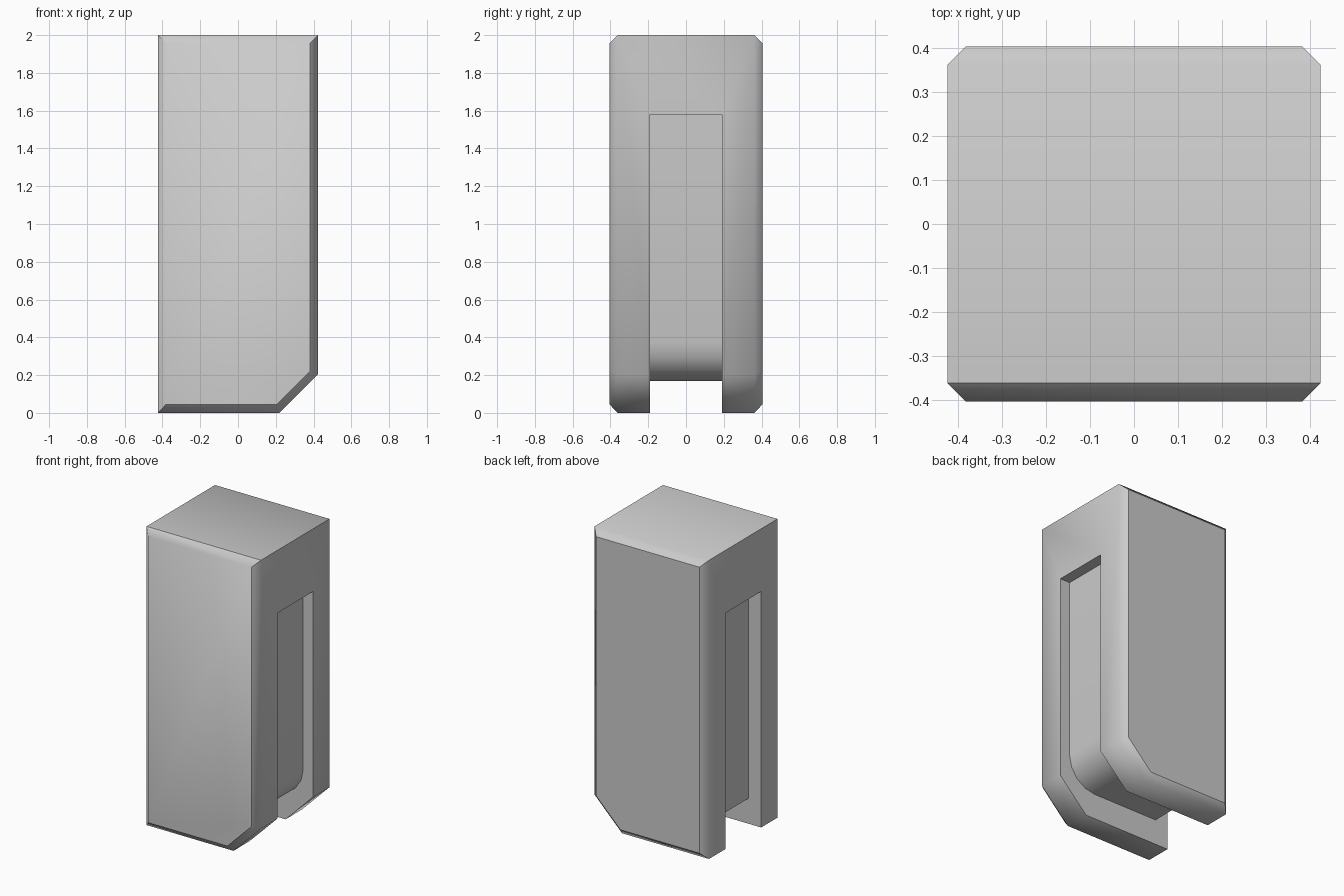
import bpy, bmesh, math

if "Cube" in bpy.data.objects:
    bpy.data.objects.remove(bpy.data.objects["Cube"], do_unlink=True)

grey = bpy.data.materials.new("plain grey")
grey.use_nodes = True
colour = (0.6, 0.6, 0.6, 1)
grey.diffuse_color = colour
grey.node_tree.nodes["Principled BSDF"].inputs["Base Color"].default_value = colour


def loft(name, rings):
    """Closed solid through (y, xz-profile) rings."""
    bm = bmesh.new()
    loops = [[bm.verts.new((x, y, z)) for x, z in prof] for y, prof in rings]
    n = len(loops[0])
    for a, b in zip(loops, loops[1:]):
        for i in range(n):
            j = (i + 1) % n
            bm.faces.new((a[i], a[j], b[j], b[i]))
    bm.faces.new(loops[0])
    bm.faces.new(loops[-1])
    bmesh.ops.recalc_face_normals(bm, faces=bm.faces)
    mesh = bpy.data.meshes.new(name)
    bm.to_mesh(mesh)
    bm.free()
    mesh.materials.append(grey)
    obj = bpy.data.objects.new(name, mesh)
    bpy.context.collection.objects.link(obj)
    return obj


# Block with one clipped lower corner and bevelled front and back rims
W, H, D, RIM = 0.424, 2.0, 0.404, 0.362
outer = [(-W, 0), (0.22, 0), (W, 0.204), (W, H), (-W, H)]
inner = [(-0.382, 0.044), (0.204, 0.044), (0.382, 0.222), (0.382, 1.958), (-0.382, 1.958)]
body = loft("block_body", [(-D, inner), (-RIM, outer), (RIM, outer), (D, inner)])

# Groove running down one side, under the base and up the other side
R, FLOOR, RIGHT, LEFT, TOP = 0.2, 0.17, 0.35, -0.33, 1.58
bend = [(RIGHT - R + R * math.cos(a), FLOOR + R - R * math.sin(a))
        for a in (math.pi / 2 * i / 4 for i in range(5))]
channel = ([(-0.6, -0.2), (0.6, -0.2), (0.6, TOP), (RIGHT, TOP)] + bend +
           [(LEFT, FLOOR), (LEFT, TOP), (-0.6, TOP)])
cutter = loft("groove_cutter", [(-0.19, channel), (0.19, channel)])
cutter.hide_render = True

cut = body.modifiers.new("groove", "BOOLEAN")
cut.operation = "DIFFERENCE"
cut.solver = "EXACT"
cut.object = cutter
bpy.context.view_layer.objects.active = body
body.select_set(True)
bpy.ops.object.modifier_apply(modifier=cut.name)
bpy.data.objects.remove(cutter, do_unlink=True)

# Smooth shading, with crisp rims and groove edges
bm = bmesh.new()
bm.from_mesh(body.data)
for face in bm.faces:
    face.smooth = True
for edge in bm.edges:
    a, b = (v.co for v in edge.verts)
    mid = (a + b) / 2
    on_rim = abs(a.y - b.y) < 0.001
    upper_left = mid.z > 1.9 or mid.x < -0.37
    sharp = edge.calc_face_angle(0) > math.radians(50)
    if on_rim and abs(mid.y) > 0.3:
        soft_front = mid.y < 0 and upper_left
        sharp = (abs(mid.y) > 0.39) != soft_front
    edge.smooth = not sharp
bm.to_mesh(body.data)
bm.free()
